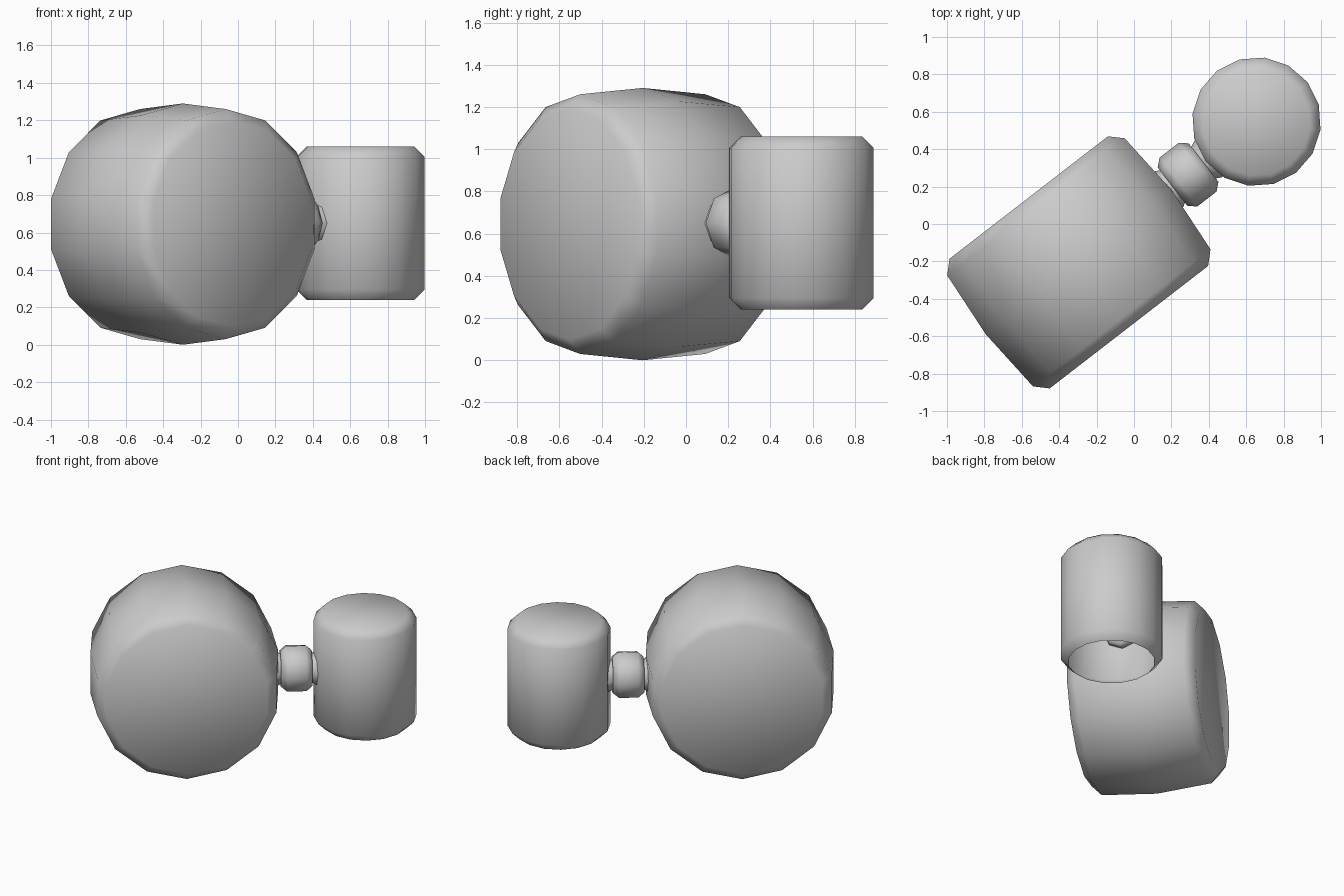
import bpy
import math
from mathutils import Matrix, Vector

if "Cube" in bpy.data.objects:
    bpy.data.objects.remove(bpy.data.objects["Cube"])

ANGLE = math.radians(37.7)
ALONG = Vector((math.cos(ANGLE), math.sin(ANGLE), 0))    # from drum to cup
ACROSS = Vector((math.sin(ANGLE), -math.cos(ANGLE), 0))  # drum axis
UP = Vector((0, 0, 1))


def lathe(name, profile, sides, center, axis, first, cap_start=True, cap_end=True):
    """Revolve (radius, height) points round axis; first vertex lies along 'first'."""
    side = axis.cross(first)
    center = Vector(center)
    verts, faces = [], []
    for r, h in profile:
        for j in range(sides):
            a = 2 * math.pi * j / sides
            verts.append(axis * h + first * (r * math.cos(a)) + side * (r * math.sin(a)))
    for i in range(len(profile) - 1):
        for j in range(sides):
            k = (j + 1) % sides
            faces.append((i * sides + j, i * sides + k,
                          (i + 1) * sides + k, (i + 1) * sides + j))
    if cap_start:
        faces.append(tuple(reversed(range(sides))))
    if cap_end:
        last = (len(profile) - 1) * sides
        faces.append(tuple(range(last, last + sides)))
    mesh = bpy.data.meshes.new(name)
    mesh.from_pydata(verts, [], faces)
    mesh.shade_smooth()
    obj = bpy.data.objects.new(name, mesh)
    obj.matrix_world = Matrix.Translation(center)
    bpy.context.collection.objects.link(obj)
    return obj


# Large barrel-shaped drum lying on its side
lathe("drum",
      [(0.549, -0.438), (0.615, -0.375), (0.645, 0), (0.615, 0.375), (0.549, 0.438)],
      14, (-0.295, -0.205, 0.645), ACROSS, UP)

# Upright cup, closed on top and open underneath
lathe("cup",
      [(0.29, -0.41), (0.345, -0.355), (0.345, 0.355), (0.29, 0.41)],
      16, (0.655, 0.547, 0.65), UP, ACROSS, cap_start=False)

# Connecting knob and the flared pin through it
JOINT = (0.289, 0.264, 0.65)
lathe("joint_knob",
      [(0.13, -0.105), (0.165, -0.065), (0.165, 0.065), (0.13, 0.105)],
      8, JOINT, ALONG, ACROSS)
lathe("joint_pin",
      [(0.12, -0.19), (0.122, -0.125), (0.105, -0.1),
       (0.105, 0.1), (0.122, 0.135), (0.12, 0.19)],
      8, JOINT, ALONG, ACROSS)
